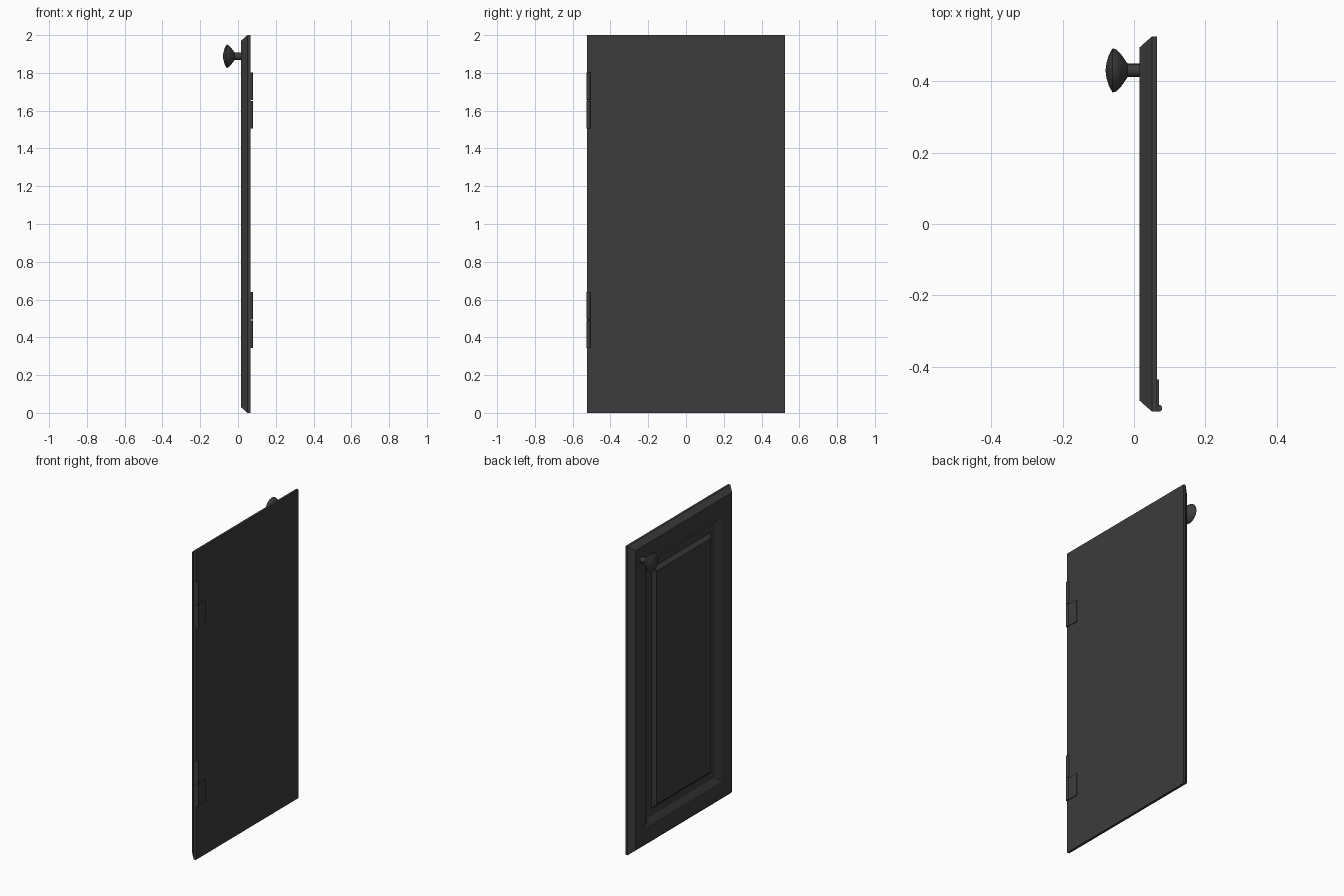
import bpy, bmesh, math
from mathutils import Matrix, Vector

if "Cube" in bpy.data.objects:
    bpy.data.objects.remove(bpy.data.objects["Cube"])


def make_object(name, bm, smooth=None):
    bmesh.ops.recalc_face_normals(bm, faces=bm.faces)
    mesh = bpy.data.meshes.new(name)
    bm.to_mesh(mesh)
    bm.free()
    ob = bpy.data.objects.new(name, mesh)
    bpy.context.collection.objects.link(ob)
    mat = bpy.data.materials.get("dark") or bpy.data.materials.new("dark")
    mat.diffuse_color = (0.045, 0.045, 0.045, 1)
    mat.use_nodes = True
    mat.node_tree.nodes["Principled BSDF"].inputs["Base Color"].default_value = mat.diffuse_color
    mesh.materials.append(mat)
    if smooth:
        bpy.context.view_layer.objects.active = ob
        ob.select_set(True)
        bpy.ops.object.shade_smooth_by_angle(angle=math.radians(smooth))
        ob.select_set(False)
    return ob


def skin(bm, rings):
    # join successive rings of vertices with quads
    for a, b in zip(rings, rings[1:]):
        n = len(a)
        for i in range(n):
            bm.faces.new((a[i], a[(i + 1) % n], b[(i + 1) % n], b[i]))


# door: (inset from outline, x) rings from the back face to the raised panel
bm = bmesh.new()
rings = []
for inset, x in [(0, 0.065), (0, 0.05), (0.03, 0.016), (0.138, 0.016),
                 (0.175, 0.036), (0.222, 0.036), (0.245, 0.016)]:
    y, lo, hi = 0.525 - inset, inset, 2 - inset
    rings.append([bm.verts.new((x, *p)) for p in ((-y, lo), (y, lo), (y, hi), (-y, hi))])
skin(bm, rings)
bm.faces.new(rings[0])
bm.faces.new(rings[-1])
make_object("door_panel", bm)

# knob: (x, radius) profile turned about the x axis
bm = bmesh.new()
rings = []
N = 16
for x, r in [(0.02, 0.019), (-0.018, 0.019), (-0.036, 0.045), (-0.050, 0.059),
             (-0.060, 0.062), (-0.070, 0.044), (-0.077, 0.021)]:
    rings.append([bm.verts.new((x, 0.43 + r * math.cos(2 * math.pi * i / N),
                                1.888 + r * math.sin(2 * math.pi * i / N)))
                  for i in range(N)])
skin(bm, rings)
bm.faces.new(rings[0])
tip = bm.verts.new((-0.08, 0.43, 1.888))
for i in range(N):
    bm.faces.new((rings[-1][i], rings[-1][(i + 1) % N], tip))
make_object("knob", bm, 40)

# hinges: two barrel knuckles and one leaf on the lower knuckle
for label, z in (("lower", 0.343), ("upper", 1.505)):
    bm = bmesh.new()
    for k in range(2):
        bmesh.ops.create_cone(bm, cap_ends=True, segments=12, radius1=0.01,
                              radius2=0.01, depth=0.146,
                              matrix=Matrix.Translation((0.069, -0.516, z + 0.074 + 0.15 * k)))
    make_object(label + "_hinge_barrel", bm, 40)
    bm = bmesh.new()
    bmesh.ops.create_cube(bm, size=1, matrix=Matrix.Translation((0.066, -0.475, z + 0.074))
                          @ Matrix.Diagonal((0.008, 0.08, 0.146, 1)))
    make_object(label + "_hinge_leaf", bm)
